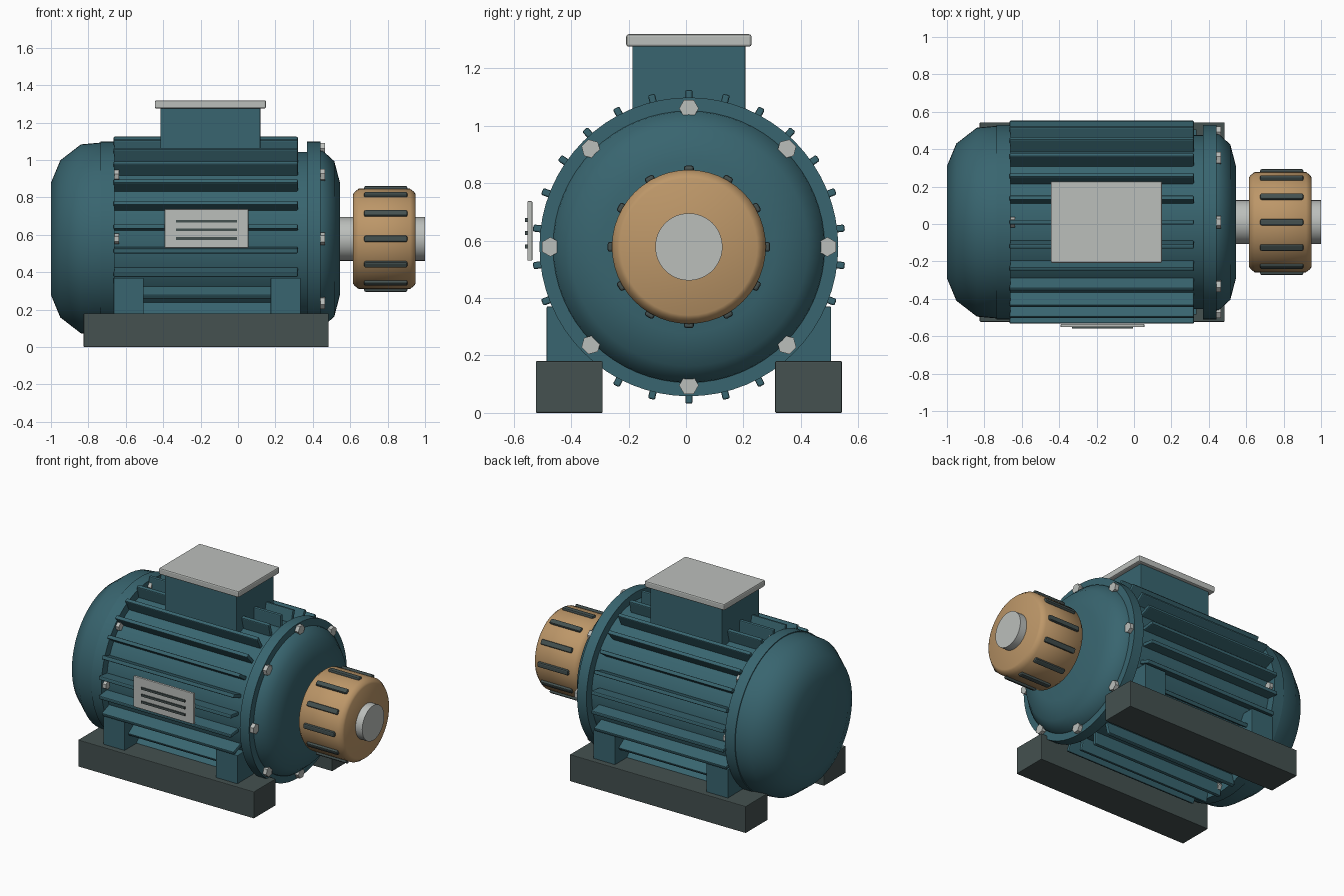
import bpy, bmesh
from math import pi, cos, sin, radians
from mathutils import Matrix, Vector

cube = bpy.data.objects.get("Cube")
if cube:
    bpy.data.objects.remove(cube, do_unlink=True)

CY, CZ = 0.01, 0.578  # shaft axis


def material(name, rgb):
    m = bpy.data.materials.new(name)
    m.use_nodes = True
    m.diffuse_color = (*rgb, 1)
    m.node_tree.nodes["Principled BSDF"].inputs["Base Color"].default_value = (*rgb, 1)
    return m


teal = material("teal paint", (0.04, 0.13, 0.16))
steel = material("pale steel", (0.50, 0.52, 0.50))
copper = material("tan copper", (0.51, 0.31, 0.14))
dark = material("dark grey", (0.058, 0.082, 0.08))


def finish(name, bm, mat, smooth=False):
    bmesh.ops.recalc_face_normals(bm, faces=bm.faces)
    mesh = bpy.data.meshes.new(name)
    bm.to_mesh(mesh)
    bm.free()
    mesh.materials.append(mat)
    ob = bpy.data.objects.new(name, mesh)
    bpy.context.collection.objects.link(ob)
    if smooth:
        bpy.ops.object.select_all(action='DESELECT')
        ob.select_set(True)
        bpy.context.view_layer.objects.active = ob
        bpy.ops.object.shade_smooth_by_angle(angle=radians(40))
    return ob


def lathe(name, profile, mat, sides=64):
    """Solid of revolution round the shaft axis from (x, radius) pairs."""
    bm = bmesh.new()
    rings = [[bm.verts.new((x, CY + r * cos(2 * pi * i / sides), CZ + r * sin(2 * pi * i / sides)))
              for i in range(sides)] for x, r in profile]
    for a, b in zip(rings, rings[1:]):
        for i in range(sides):
            j = (i + 1) % sides
            bm.faces.new((a[i], a[j], b[j], b[i]))
    bm.faces.new(rings[0])
    bm.faces.new(rings[-1])
    return finish(name, bm, mat, True)


def box(name, lo, hi, mat, bevel=0.0):
    lo, hi = Vector(lo), Vector(hi)
    bm = bmesh.new()
    bmesh.ops.create_cube(bm, size=1, matrix=Matrix.Translation((lo + hi) / 2)
                          @ Matrix.Diagonal((*(hi - lo), 1)))
    ob = finish(name, bm, mat)
    if bevel:
        mod = ob.modifiers.new("edge", 'BEVEL')
        mod.width, mod.segments = bevel, 2
    return ob


def around_axis(ob, angle):
    """Turn a part modelled straight above the axis to its place round it."""
    c = Vector((0, CY, CZ))
    ob.matrix_world = Matrix.Translation(c) @ Matrix.Rotation(angle, 4, 'X') @ Matrix.Translation(-c)


def radial_bars(name, count, x0, x1, r0, r1, width, mat, bevel):
    for i in range(count):
        ob = box(f"{name}_{i + 1}", (x0, CY - width / 2, CZ + r0),
                 (x1, CY + width / 2, CZ + r1), mat, bevel)
        around_axis(ob, 2 * pi * i / count)


def bolt_ring(name, x0, x1, radius, size):
    for i in range(8):
        bm = bmesh.new()
        m = Matrix.Translation(((x0 + x1) / 2, CY, CZ + radius)) @ Matrix.Rotation(pi / 2, 4, 'Y')
        bmesh.ops.create_cone(bm, cap_ends=True, segments=6, radius1=size, radius2=size,
                              depth=x1 - x0, matrix=m)
        around_axis(finish(f"{name}_{i + 1}", bm, steel), i * pi / 4)


# Motor body, rear fan cover and front end shield
lathe("barrel", [(-0.70, 0.465), (0.40, 0.465)], teal)
lathe("rear_ring", [(-0.735, 0.52), (-0.66, 0.52)], teal)
lathe("fan_cover", [(-1.0, 0.30), (-0.95, 0.42), (-0.84, 0.505), (-0.73, 0.515)], teal)
lathe("front_flange", [(0.37, 0.52), (0.44, 0.52)], teal)
lathe("end_shield", [(0.43, 0.475), (0.455, 0.47), (0.515, 0.415), (0.545, 0.30)], teal)
radial_bars("cooling_fin", 26, -0.665, 0.32, 0.44, 0.546, 0.025, teal, 0.006)
bolt_ring("front_bolt", 0.43, 0.466, 0.482, 0.034)
bolt_ring("rear_bolt", -0.67, -0.637, 0.482, 0.028)

# Shaft and ribbed coupling
lathe("shaft", [(0.53, 0.117), (1.0, 0.117)], steel, 48)
lathe("coupling", [(0.615, 0.238), (0.622, 0.25), (0.645, 0.268), (0.92, 0.268),
                   (0.943, 0.25), (0.95, 0.238)], copper, 48)
radial_bars("coupling_rib", 12, 0.675, 0.905, 0.25, 0.283, 0.034, dark, 0.008)

# Terminal box and lid
box("terminal_box", (-0.415, -0.187, 0.95), (0.12, 0.207, 1.28), teal, 0.004)
box("terminal_lid", (-0.445, -0.208, 1.275), (0.15, 0.228, 1.318), steel, 0.008)

# Base rails with two mounting feet each
for side, s in (("right", -1), ("left", 1)):
    def span(a, b):
        return sorted((CY + s * a, CY + s * b))
    y0, y1 = span(0.30, 0.533)
    box(f"{side}_rail", (-0.825, y0, 0), (0.485, y1, 0.18), dark, 0.004)
    y0, y1 = span(0.32, 0.495)
    for end, x in (("rear", -0.665), ("front", 0.175)):
        box(f"{side}_{end}_foot", (x, y0, 0.17), (x + 0.16, y1, 0.37), teal, 0.003)

# Rating plate with engraved-style stripes
box("rating_plate", (-0.392, -0.552, 0.53), (0.055, -0.535, 0.737), steel, 0.003)
for i, z in enumerate((0.58, 0.626, 0.672)):
    box(f"plate_stripe_{i + 1}", (-0.332, -0.56, z - 0.007), (-0.005, -0.551, z + 0.007), dark)
